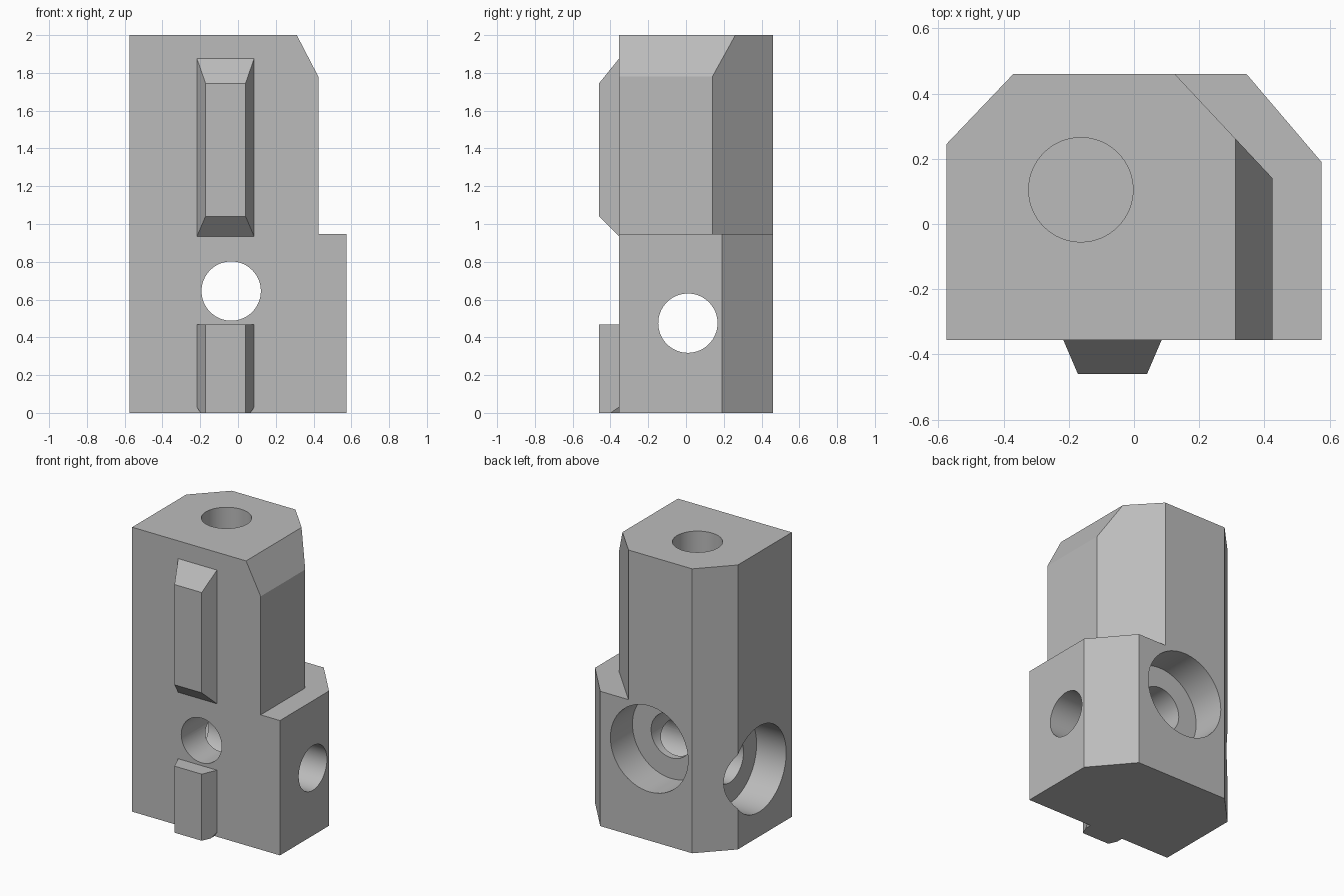
import bpy, bmesh, math
from mathutils import Vector, Matrix

cube = bpy.data.objects.get("Cube")
if cube:
    bpy.data.objects.remove(cube, do_unlink=True)

grey = bpy.data.materials.new("plain grey")
grey.use_nodes = True
COLOUR = (0.5, 0.5, 0.5, 1)
grey.diffuse_color = COLOUR
grey.node_tree.nodes["Principled BSDF"].inputs["Base Color"].default_value = COLOUR


def make(name, bm):
    bmesh.ops.recalc_face_normals(bm, faces=bm.faces)
    mesh = bpy.data.meshes.new(name)
    bm.to_mesh(mesh)
    bm.free()
    mesh.materials.append(grey)
    obj = bpy.data.objects.new(name, mesh)
    bpy.context.collection.objects.link(obj)
    return obj


def prism(name, points, push):
    """Extrude a flat outline of 3D points along a vector."""
    bm = bmesh.new()
    face = bm.faces.new([bm.verts.new(p) for p in points])
    ext = bmesh.ops.extrude_face_region(bm, geom=[face], use_keep_orig=True)
    verts = [v for v in ext["geom"] if isinstance(v, bmesh.types.BMVert)]
    bmesh.ops.translate(bm, verts=verts, vec=push)
    return make(name, bm)


def rod(name, start, end, radius):
    a, b = Vector(start), Vector(end)
    turn = (b - a).to_track_quat("Z", "Y").to_matrix().to_4x4()
    bm = bmesh.new()
    bmesh.ops.create_cone(bm, cap_ends=True, segments=64, radius1=radius, radius2=radius,
                          depth=(b - a).length,
                          matrix=Matrix.Translation((a + b) / 2) @ turn)
    return make(name, bm)


def cut(target, cutter):
    mod = target.modifiers.new("cut", "BOOLEAN")
    mod.operation, mod.solver, mod.object = "DIFFERENCE", "EXACT", cutter
    bpy.context.view_layer.objects.active = target
    bpy.ops.object.modifier_apply(modifier=mod.name)
    bpy.data.objects.remove(cutter, do_unlink=True)


# Main block with its chamfered back corners
FRONT, BACK, SIDE = -0.355, 0.46, 0.575
plan = [(-SIDE, FRONT), (SIDE, FRONT), (SIDE, 0.19), (0.345, BACK), (-0.37, BACK), (-SIDE, 0.245)]
body = prism("block_body", [(x, y, 0) for x, y in plan], (0, 0, 2))

# Step above the foot, and the sloped top edge
notch = [(0.425, -1), (1, -1), (1, 1), (-0.381, 1), (0.425, 0.14)]
cut(body, prism("step_cutter", [(x, y, 0.948) for x, y in notch], (0, 0, 2)))
wedge = [(0.2075, 2.2), (0.4825, 1.67), (1, 1.67), (1, 2.2)]
cut(body, prism("slope_cutter", [(x, -1, z) for x, z in wedge], (0, 2, 0)))

# Bolt holes with counterbores, and the blind hole in the top
BOLT, BORE = 0.157, 0.302
fx, fz = -0.036, 0.645
sy, sz = 0.01, 0.475
for start, end, radius in [
    ((fx, -1, fz), (fx, 1, fz), BOLT),
    ((fx, 0.215, fz), (fx, 1, fz), BORE),
    ((-1, sy, sz), (1, sy, sz), BOLT),
    ((-1, sy, sz), (-0.345, sy, sz), BORE),
    ((-0.163, 0.105, 1.05), (-0.163, 0.105, 2.5), 0.16),
]:
    cut(body, rod("hole_cutter", start, end, radius))

# Front keys: tapered bars on the front face
KEY_X, BASE_W, TIP_W, TIP_Y = -0.066, 0.151, 0.106, -0.46


def key(name, base_z, tip_z):
    bm = bmesh.new()
    rings = []
    for y, w, (lo, hi) in ((FRONT, BASE_W, base_z), (TIP_Y, TIP_W, tip_z)):
        corners = [(-w, lo), (w, lo), (w, hi), (-w, hi)]
        rings.append([bm.verts.new((KEY_X + x, y, z)) for x, z in corners])
    base, tip = rings
    bm.faces.new(tip)
    bm.faces.new(base)
    for i in range(4):
        j = (i + 1) % 4
        bm.faces.new((base[i], base[j], tip[j], tip[i]))
    return make(name, bm)


upper = key("upper_key", (0.935, 1.875), (1.04, 1.745))
lower = key("lower_key", (0, 0.468), (0, 0.468))

# Small clipped corners under the lower key
bm = bmesh.new()
bm.from_mesh(lower.data)
for s in (-1, 1):
    res = bmesh.ops.bisect_plane(bm, geom=bm.verts[:] + bm.edges[:] + bm.faces[:],
                                 plane_co=(KEY_X + s * BASE_W, FRONT, 0.03),
                                 plane_no=(s * 0.03, 0, -0.019), clear_outer=True)
    edges = [e for e in res["geom_cut"] if isinstance(e, bmesh.types.BMEdge)]
    bmesh.ops.holes_fill(bm, edges=[e for e in bm.edges if e.is_boundary])
bmesh.ops.recalc_face_normals(bm, faces=bm.faces)
bm.to_mesh(lower.data)
bm.free()

# Smooth hole walls, keep crisp edges
bpy.ops.object.select_all(action="DESELECT")
body.select_set(True)
bpy.context.view_layer.objects.active = body
bpy.ops.object.shade_smooth_by_angle(angle=math.radians(20))
